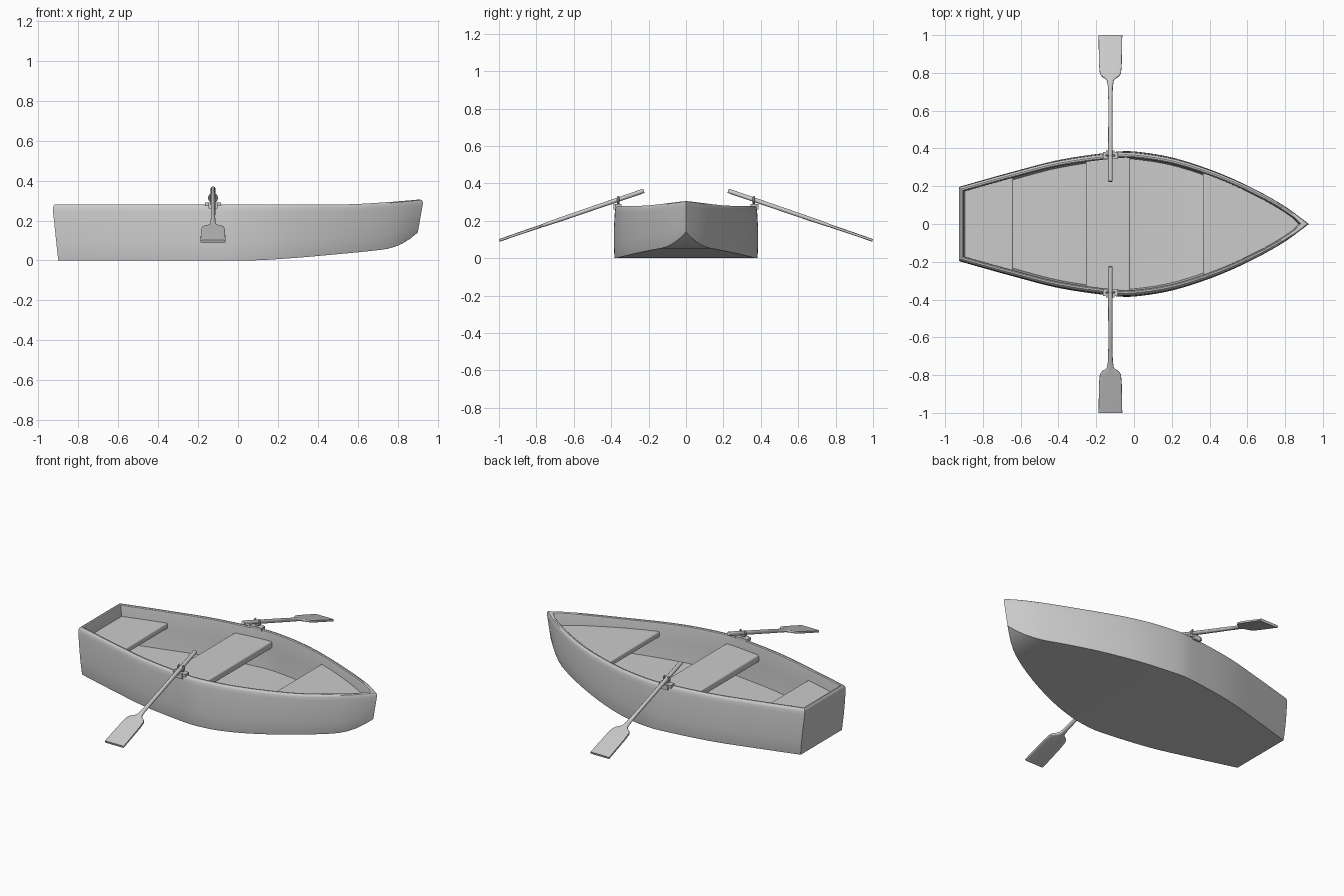
import bpy, bmesh, math
from mathutils import Matrix, Vector

if "Cube" in bpy.data.objects:
    bpy.data.objects.remove(bpy.data.objects["Cube"])

WIDTH = [(-.93, .195), (-.64, .275), (-.4, .335), (-.1, .377), (0, .379), (.2, .348),
         (.4, .287), (.6, .203), (.8, .095), (.93, 0)]
KEEL = [(-.93, 0), (0, 0), (.1, .001), (.3, .013), (.5, .03), (.68, .047), (.79, .062),
        (.87, .095), (.93, .14)]
SHEER = [(-.93, .28), (.3, .28), (.55, .281), (.75, .292), (.93, .307)]


def interp(pts, x):
    """Smooth curve through the points (cubic Hermite)."""
    x = min(max(x, pts[0][0]), pts[-1][0])
    k = next(i for i in range(len(pts) - 1) if x <= pts[i + 1][0])

    def slope(i):
        a, b = pts[max(i - 1, 0)], pts[min(i + 1, len(pts) - 1)]
        return (b[1] - a[1]) / (b[0] - a[0])
    (x0, y0), (x1, y1) = pts[k], pts[k + 1]
    h = x1 - x0
    t = (x - x0) / h
    return ((2*t**3 - 3*t*t + 1) * y0 + (t**3 - 2*t*t + t) * h * slope(k)
            + (3*t*t - 2*t**3) * y1 + (t**3 - t*t) * h * slope(k + 1))


def finish(name, bm, bevel=0):
    bmesh.ops.recalc_face_normals(bm, faces=bm.faces)
    me = bpy.data.meshes.new(name)
    bm.to_mesh(me)
    bm.free()
    ob = bpy.data.objects.new(name, me)
    bpy.context.collection.objects.link(ob)
    if bevel:
        m = ob.modifiers.new("bevel", 'BEVEL')
        m.width, m.segments, m.limit_method = bevel, 3, 'ANGLE'
        m.angle_limit = math.radians(40)
    return ob


def bridge(bm, a, b):
    n = len(a)
    for i in range(n):
        bm.faces.new((a[i], a[(i + 1) % n], b[(i + 1) % n], b[i]))


# Hull: stacked closed loops, up the outside, over the rim, down to the floor
N = 48
LEVELS = [(0, 0), (.03, -.002), (.3, -.005), (.6, -.004), (.86, 0), (.94, .002), (.98, .006),
          (1, .013), (1, .021), (.985, .026), (.95, .028), (.6, .027), (.2, .034)]
bm = bmesh.new()
loops = []
for v, d in LEVELS:
    side = []
    for i in range(N + 1):
        lo, hi = -.93 + max(d, 0), .93 - 1.75 * max(d, 0)
        q = lo + (hi - lo) * i / N
        y = 0 if i == N else max(interp(WIDTH, q) - d * 1.06, .0005)
        zb, zt = interp(KEEL, q), interp(SHEER, q)
        side.append((q * (.968 + .032 * v), y, zb + v * (zt - zb)))
    pts = side + [(x, -y, z) for x, y, z in reversed(side[:-1])]
    loops.append([bm.verts.new(p) for p in pts])
for a, b in zip(loops, loops[1:]):
    bridge(bm, a, b)
for lp in (loops[0], loops[-1]):
    for i in range(N - 1):
        bm.faces.new((lp[i], lp[i + 1], lp[2 * N - i - 1], lp[2 * N - i]))
    bm.faces.new((lp[N - 1], lp[N], lp[N + 1]))
smooth = [finish("hull", bm)]


# Seats: boards that follow the inside of the hull
def seat(name, x0, x1, top, thick):
    bm = bmesh.new()
    xs = [x0 + (x1 - x0) * i / 12 for i in range(13)]
    half = [(x, max(interp(WIDTH, x) - .024, .002)) for x in xs]
    outline = half + [(x, -y) for x, y in reversed(half)]
    lo, hi = [[bm.verts.new((x, y, z)) for x, y in outline] for z in (top - thick, top)]
    bridge(bm, lo, hi)
    bm.faces.new(lo)
    bm.faces.new(hi)
    smooth.append(finish(name, bm, .008))


seat("stern_seat", -.912, -.64, .212, .035)
seat("middle_seat", -.255, -.02, .226, .042)
seat("bow_seat", .365, .872, .226, .035)

# Oar: lofted sections (distance, half width, half thickness, squareness)
START, END = Vector((0, -.225, .36)), Vector((0, -.998, .095))
axis = (END - START).normalized()
up = Vector((1, 0, 0)).cross(axis)
SECTIONS = [(0, .010, .010, 1), (.003, .012, .012, 1), (.45, .011, .011, 1),
            (.53, .013, .010, 1), (.565, .018, .009, .8), (.578, .030, .008, .5),
            (.588, .046, .008, .4), (.605, .056, .008, .35), (.65, .060, .008, .3),
            (.817, .063, .007, .3)]


def spow(c, p):
    return math.copysign(abs(c) ** p, c) if abs(c) > 1e-6 else 0


bm = bmesh.new()
rings = []
for u, w, t, p in SECTIONS:
    ring = []
    for k in range(20):
        a = math.tau * k / 20
        ring.append(bm.verts.new(START + axis * u + up * t * spow(math.sin(a), p)
                                 + Vector((w * spow(math.cos(a), p), 0, 0))))
    rings.append(ring)
for a, b in zip(rings, rings[1:]):
    bridge(bm, a, b)
bm.faces.new(rings[0])
bm.faces.new(rings[-1])
oar = finish("right_oar", bm)

# Oarlock: bracket on the rim, pin and open ring around the shaft
bm = bmesh.new()
for loc, size in (((0, -.362, .281), (.08, .036, .018)), ((0, -.382, .274), (.045, .012, .03))):
    bmesh.ops.create_cube(bm, size=1, matrix=Matrix.Translation(loc) @ Matrix.Diagonal((*size, 1)))
bmesh.ops.create_cone(bm, cap_ends=True, segments=16, radius1=.007, radius2=.007, depth=.03,
                      matrix=Matrix.Translation((0, -.362, .282)))
centre = START + axis * (.137 / -axis.y)
rings = []
for i in range(25):
    a = math.radians(-90 - 145 + 290 * i / 24)
    out = Vector((math.cos(a), 0, math.sin(a)))
    rings.append([bm.verts.new(centre + out * (.019 + .006 * math.cos(b))
                               + Vector((0, .006 * math.sin(b), 0)))
                  for b in [math.tau * k / 10 for k in range(10)]])
for a, b in zip(rings, rings[1:]):
    bridge(bm, a, b)
bm.faces.new(rings[0])
bm.faces.new(rings[-1])
lock = finish("right_oarlock", bm)

# Second oar and oarlock on the other side
for ob in (oar, lock):
    ob.location.x = -.125
    twin = ob.copy()
    twin.name = ob.name.replace("right", "left")
    twin.rotation_euler.z = math.pi
    bpy.context.collection.objects.link(twin)
    smooth.append(ob)

bpy.ops.object.select_all(action='DESELECT')
for ob in smooth:
    ob.select_set(True)
bpy.context.view_layer.objects.active = smooth[0]
bpy.ops.object.shade_smooth_by_angle(angle=math.radians(35))
